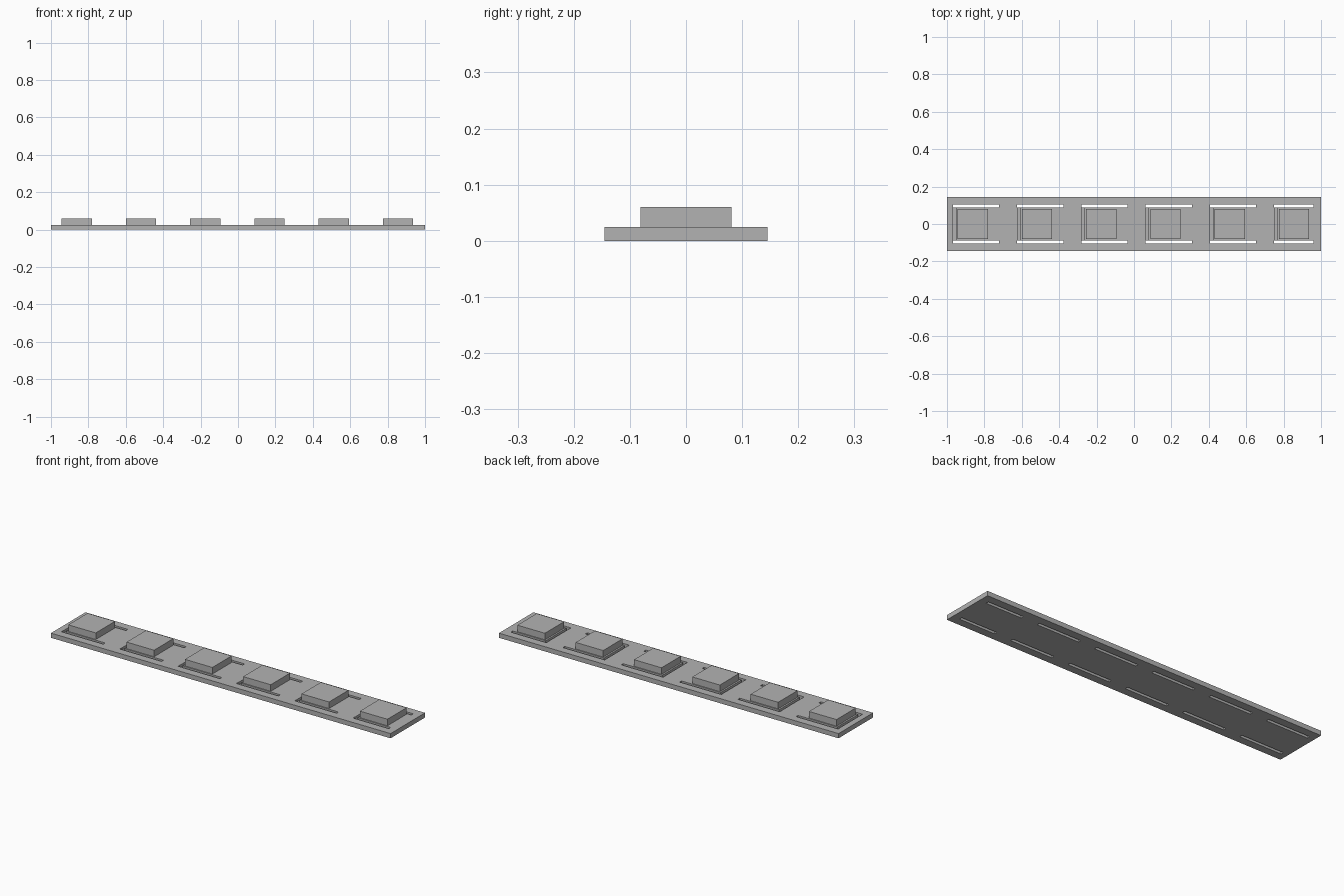
import bpy
import bmesh
from mathutils import Matrix, Vector

if "Cube" in bpy.data.objects:
    bpy.data.objects.remove(bpy.data.objects["Cube"], do_unlink=True)

grey = bpy.data.materials.new("plain_grey")
grey.use_nodes = True
grey.diffuse_color = (0.45, 0.45, 0.45, 1)
grey.node_tree.nodes["Principled BSDF"].inputs["Base Color"].default_value = grey.diffuse_color


def boxes(name, extents):
    """One object made of boxes, each given by its low and high corner."""
    bm = bmesh.new()
    for low, high in extents:
        low, high = Vector(low), Vector(high)
        place = Matrix.Translation((low + high) / 2) @ Matrix.Diagonal((high - low).to_4d())
        bmesh.ops.create_cube(bm, size=1, matrix=place)
    mesh = bpy.data.meshes.new(name)
    bm.to_mesh(mesh)
    bm.free()
    mesh.materials.append(grey)
    obj = bpy.data.objects.new(name, mesh)
    bpy.context.collection.objects.link(obj)
    return obj


def cut(target, cutter):
    """Subtract the cutter from the target, then discard it."""
    cutter.hide_render = True
    mod = target.modifiers.new("cut", "BOOLEAN")
    mod.operation = "DIFFERENCE"
    mod.solver = "EXACT"
    mod.object = cutter
    bpy.context.view_layer.objects.active = target
    bpy.ops.object.modifier_apply(modifier=mod.name)
    bpy.data.objects.remove(cutter, do_unlink=True)


THICK = 0.025
TOP = 0.06
PITCH = 0.3435
starts = [-0.968 + PITCH * i for i in range(6)]

# Long flat base strip
base = boxes("base_strip", [((-1, -0.145, 0), (1, 0.145, THICK))])

# Pairs of through slots beside every pad; the last pair is shorter
slots = []
for x in starts:
    end = min(x + 0.247, 0.96)
    for y in (-0.103, 0.087):
        slots.append(((x, y, -0.1), (end, y + 0.016, 0.1)))
cut(base, boxes("slot_cutter", slots))

# Shallow cross groove joining each pair of slots
cut(base, boxes("groove_cutter", [((x + 0.001, -0.095, THICK / 2), (x + 0.016, 0.095, 0.1))
                                  for x in starts]))

# Raised square pads
for i, x in enumerate(starts):
    boxes(f"pad_{i + 1}", [((x + 0.025, -0.081, THICK), (x + 0.187, 0.081, TOP))])
